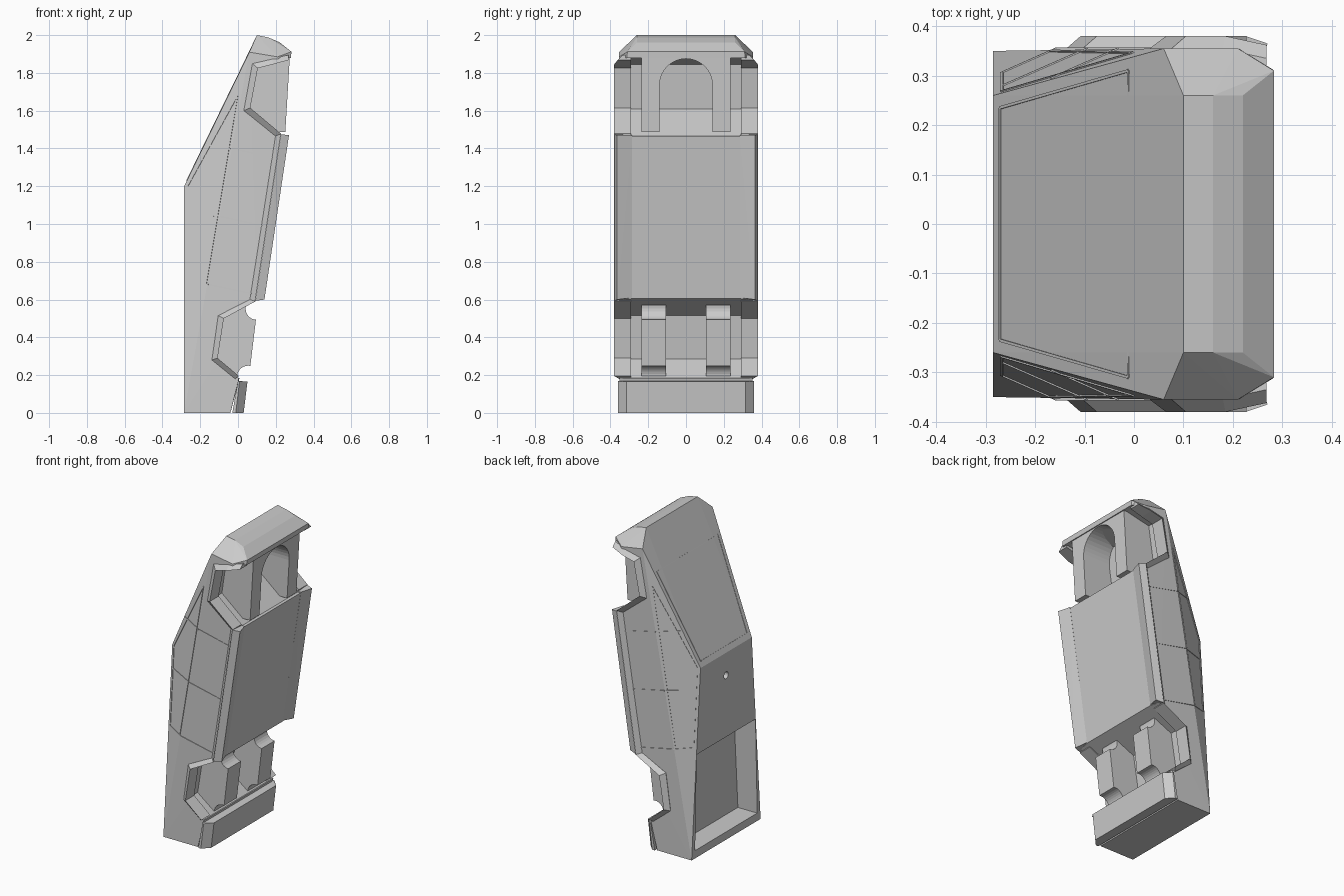
import bpy, bmesh, math
from mathutils import Vector, Matrix

cube = bpy.data.objects.get("Cube")
if cube:
    bpy.data.objects.remove(cube, do_unlink=True)

grey = bpy.data.materials.new("satin_grey")
grey.use_nodes = True
COLOUR = (0.6, 0.6, 0.6, 1)
grey.diffuse_color = COLOUR
grey.node_tree.nodes["Principled BSDF"].inputs["Base Color"].default_value = COLOUR


def make(name, bm):
    bmesh.ops.recalc_face_normals(bm, faces=bm.faces)
    me = bpy.data.meshes.new(name)
    bm.to_mesh(me)
    bm.free()
    me.materials.append(grey)
    ob = bpy.data.objects.new(name, me)
    bpy.context.collection.objects.link(ob)
    return ob


def hull(name, pts, mirror=True):
    """Convex solid round the points, optionally mirrored in y."""
    bm = bmesh.new()
    for x, y, z in pts:
        bm.verts.new((x, y, z))
        if mirror:
            bm.verts.new((x, -y, z))
    bmesh.ops.convex_hull(bm, input=bm.verts)
    bmesh.ops.delete(bm, geom=[v for v in bm.verts if not v.link_faces], context="VERTS")
    return make(name, bm)


def add_loft(bm, rings):
    """Join equal rings of points into a capped solid."""
    vs = [[bm.verts.new(p) for p in ring] for ring in rings]
    n = len(vs[0])
    for a, b in zip(vs, vs[1:]):
        for i in range(n):
            bm.faces.new((a[i], a[(i + 1) % n], b[(i + 1) % n], b[i]))
    bm.faces.new(vs[0])
    bm.faces.new(vs[-1])


def loft(name, rings):
    bm = bmesh.new()
    add_loft(bm, rings)
    return make(name, bm)


def prism_y(name, profile, y0, y1):
    return loft(name, [[(x, y, z) for x, z in profile] for y in (y0, y1)])


def cut(target, cutter):
    """Subtract the cutter, moving to another solver if the shell is damaged."""
    whole = target.data.copy()
    bpy.context.view_layer.objects.active = target
    for solver in ("EXACT", "MANIFOLD", "FLOAT"):
        mod = target.modifiers.new("cut", "BOOLEAN")
        mod.object, mod.operation, mod.solver = cutter, "DIFFERENCE", solver
        bpy.ops.object.modifier_apply(modifier=mod.name)
        heights = [v.co.z for v in target.data.vertices]
        if heights and max(heights) - min(heights) > 1.9:
            break
        target.data = whole.copy()
    bpy.data.objects.remove(cutter, do_unlink=True)


# Main wedge shell
body = hull("body_shell", [
    (-.285, .35, 0), (-.04, .35, 0), (-.285, .26, 1.2), (.06, .355, 1.91),
    (.1, .26, 2), (.16, .26, 1.988), (.22, .26, 1.962), (.283, .31, 1.912), (.275, .31, 1.88),
    (.21, .355, 1.885), (.235, .355, 1.47), (.246, .285, 1.47),
    (.105, .355, .6), (.116, .285, .6)])

# Wheel wells, running the full width
front_well = [(.4, 1.88), (.25, 1.88), (.085, 1.845), (.05, 1.61), (.225, 1.465), (.4, 1.465)]
rear_well = [(.4, .615), (.14, .615), (-.085, .515), (-.122, .285), (0, .185), (.4, .185)]
for well in (front_well, rear_well):
    cut(body, prism_y("well_cutter", well, -.5, .5))

# Cargo bed and the small round port above it
cut(body, hull("bed_cutter", [(x, y, z) for y, z, floor in ((.315, .05, -.148), (.298, .66, -.132))
                              for x in (-.4, floor)]))
bm = bmesh.new()
bmesh.ops.create_cone(bm, cap_ends=True, segments=20, radius1=.022, radius2=.022, depth=.06,
                      matrix=Matrix.Translation((-.285, 0, 1.055)) @ Matrix.Rotation(math.pi / 2, 4, "Y"))
cut(body, make("port_cutter", bm))

# Panel seams, thin strips gathered in one mesh
seams = bmesh.new()


def seam(p, q, normal):
    p, q, n = Vector(p), Vector(q), Vector(normal).normalized()
    side = (q - p).cross(n).normalized() * .003
    add_loft(seams, [[c + side * s + n * t for s, t in
                      ((-1, -.004), (1, -.004), (1, .003), (-1, .003))] for c in (p, q)])


def side_seam(a, b, sign, normal):
    pts = [(x, sign * min(.354, .35 - .075 * z + .43 * (x + .285)), z) for x, z in (a, b)]
    seam(*pts, (normal[0], normal[1] * sign, normal[2]))


def crease_x(z):
    return -.285 + (.004 + .075 * z) / .43


def roof_x(z):
    return -.285 + max(0, z - 1.2) * .486


screen = [(x, y, 1.2 + (x + .285) * 2.058) for x, y in
          ((-.27, .235), (-.01, .31), (-.01, -.31), (-.27, -.235))]
for a, b in zip(screen, screen[1:] + screen[:1]):
    seam(a, b, (-.9, 0, .437))
UPPER, LOWER = (-.43, 1, .075), (0, 1, 0)
for sign in (1, -1):
    # door seams below the crease line, pillars above it
    for z, bottom in ((1.4, .19), (1.04, .135), (.68, .08)):
        side_seam((crease_x(z), z), (bottom, z - .05), sign, LOWER)
        side_seam((crease_x(z), z), (roof_x(z) + .02, z + .02), sign, UPPER)
    # window outline
    frame = [(crease_x(.68) - .012, .68), (crease_x(1.68) - .02, 1.68),
             (roof_x(1.2) + .018, 1.2), (roof_x(.7) + .018, .7)]
    for a, b in zip(frame, frame[1:]):
        side_seam(a, b, sign, UPPER)
make("panel_seams", seams)

# Flared trim along the wheel arches and sill; it narrows at the front end
outer = [(.268, 1.895), (.18, 1.874), (.075, 1.85), (.03, 1.6), (.197, 1.465), (.062, .6),
         (-.105, .515), (-.138, .28), (-.015, .18)]
inner = [(.268, 1.868), (.185, 1.845), (.105, 1.825), (.065, 1.615), (.228, 1.478), (.092, .59),
         (-.075, .5), (-.108, .29), (.005, .195)]
widths = [(.335, .362)] + [(.354, .38)] * 8
for sign, side in ((1, "left"), (-1, "right")):
    loft("arch_trim_" + side, [
        [(o[0], sign * .29, o[1]), (o[0], sign * w[0], o[1]),
         (i[0], sign * w[1], i[1]), (i[0], sign * .29, i[1])]
        for o, i, w in zip(outer, inner, widths)])
    # raised sill, sloping in to the floor panel
    hull("sill_" + side, [(x, sign * y, z) for x, y, z in (
        (.226, .38, 1.475), (.09, .38, .593), (.27, .365, 1.47), (.14, .365, .6),
        (.247, .285, 1.47), (.117, .285, .61), (.18, .285, 1.47), (.06, .285, .61))], False)

# Front axle block with its round-topped opening
arch = [(.14 * math.cos(t), 1.735 + .14 * math.sin(t))
        for t in (math.pi * k / 20 for k in range(21))]
outline = [(.14, 1.487)] + arch + [(-.14, 1.487), (-.235, 1.487), (-.235, 1.885),
                                   (.235, 1.885), (.235, 1.487)]
loft("front_axle_block", [[(x + (z - 1.68) * .06, y, z) for y, z in outline] for x in (.05, .262)])

# Rear axle blocks with scooped ends
scoop = [(.095 + .055 * math.cos(t), .552 + .058 * math.sin(t))
         for t in (math.radians(90 + 15 * k) for k in range(13))]
low_scoop = [(.055 + .06 * math.cos(t), .19 + .06 * math.sin(t))
             for t in (math.radians(80 + 12 * k) for k in range(9))]
rear_profile = [(-.13, .29), (-.1, .53), (.03, .59)] + scoop + low_scoop
for sign, side in ((1, "left"), (-1, "right")):
    prism_y("rear_axle_block_" + side, rear_profile, sign * .105, sign * .235)

# Rear bumper with bevelled corners
hull("rear_bumper", [(-.03, .36, 0), (-.012, .36, 0), (.008, .36, .165), (0, .36, .17),
                     (.03, .315, 0), (.05, .315, .165)])

for ob in list(bpy.context.collection.objects):
    if ob.type == "MESH":
        ob.data.shade_flat()
